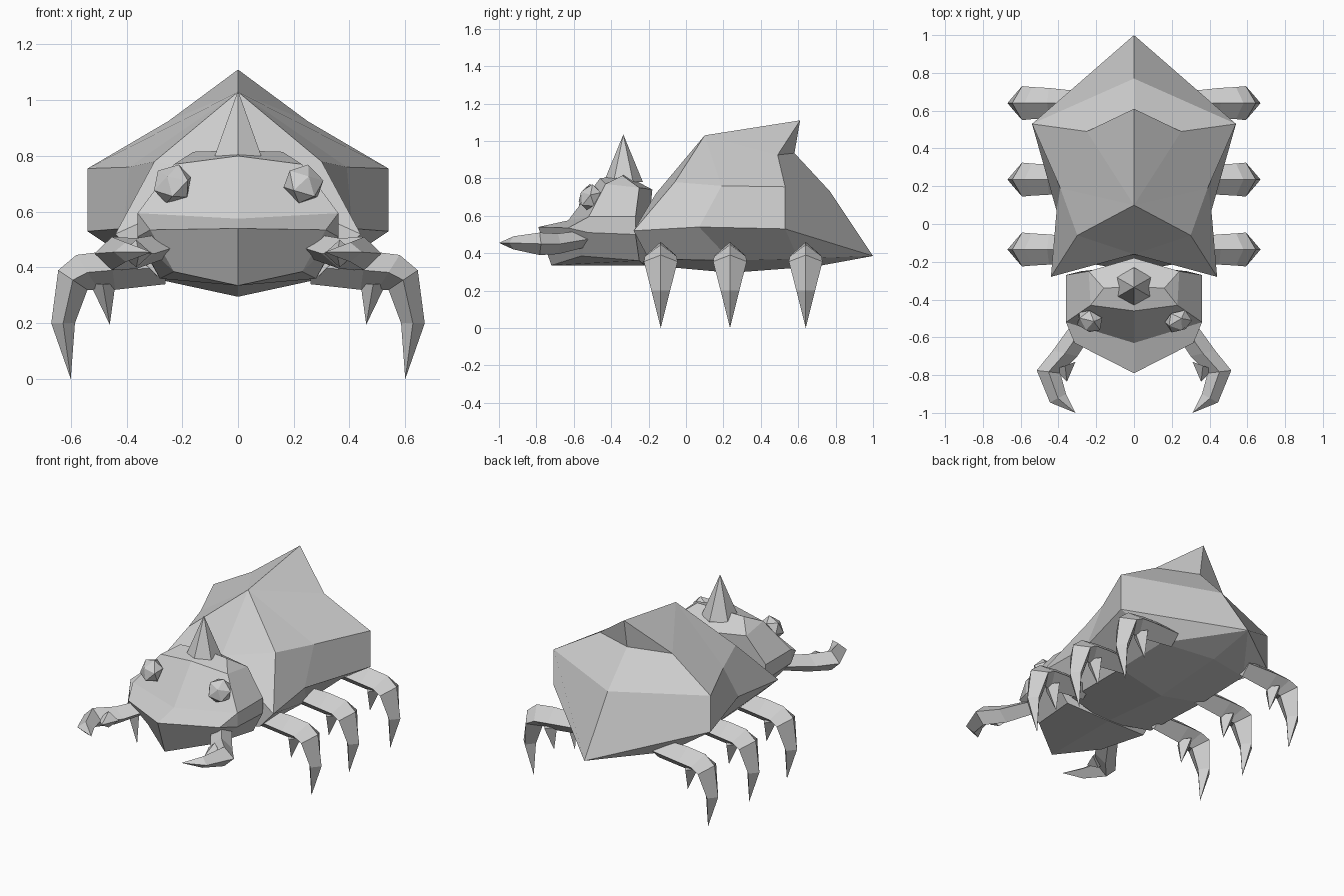
import bpy, bmesh, math
from mathutils import Vector, Matrix

cube = bpy.data.objects.get("Cube")
if cube:
    bpy.data.objects.remove(cube, do_unlink=True)

grey = bpy.data.materials.new("stone grey")
GREY = (0.62, 0.62, 0.62, 1)
grey.diffuse_color = GREY
grey.use_nodes = True
grey.node_tree.nodes["Principled BSDF"].inputs["Base Color"].default_value = GREY


def finish(name, bm):
    """Turn a bmesh into a flat-shaded grey object."""
    bmesh.ops.recalc_face_normals(bm, faces=bm.faces)
    mesh = bpy.data.meshes.new(name)
    bm.to_mesh(mesh)
    bm.free()
    mesh.materials.append(grey)
    obj = bpy.data.objects.new(name, mesh)
    bpy.context.collection.objects.link(obj)
    return obj


def symmetric(name, points, faces):
    """Left half from named points, mirrored across x = 0."""
    bm = bmesh.new()
    v = {k: bm.verts.new(p) for k, p in points.items()}
    for f in faces:
        bm.faces.new([v[k] for k in f.split()])
    bmesh.ops.mirror(bm, geom=bm.verts[:] + bm.edges[:] + bm.faces[:],
                     matrix=Matrix.Identity(4), merge_dist=0.001, axis='X')
    bmesh.ops.remove_doubles(bm, verts=bm.verts, dist=0.001)
    return finish(name, bm)


def limb(name, sections, tip, wide, side, shift=(0, 0, 0)):
    """Diamond tube: each section is (outer point, inner point, half width)."""
    bm = bmesh.new()
    wide, shift = Vector(wide), Vector(shift)

    def vert(p):
        p = p + shift
        return bm.verts.new((p.x * side, p.y, p.z))

    rings = []
    for a, b, hw in sections:
        a, b = Vector(a), Vector(b)
        mid = (a + b) / 2
        rings.append([vert(a), vert(mid + wide * hw), vert(b), vert(mid - wide * hw)])
    for r, s in zip(rings, rings[1:]):
        for i in range(4):
            j = (i + 1) % 4
            bm.faces.new((r[i], r[j], s[j], s[i]))
    end = vert(Vector(tip))
    for i in range(4):
        bm.faces.new((rings[-1][i], rings[-1][(i + 1) % 4], end))
    bm.faces.new(rings[0])
    return finish(name, bm)


# Faceted body shell with a peaked, notched back and a shallow keel
symmetric("body_shell", {
    "F0": (0, .10, 1.03), "F1": (.30, -.06, .78), "F2": (.44, -.28, .52),
    "C": (0, -.16, .72), "M1": (.39, .19, .76), "M2": (.41, .07, .54),
    "R0": (0, .61, 1.11), "R1": (.25, .49, .925), "R2": (.54, .53, .755),
    "R3": (.54, .53, .53), "N0": (0, .58, .935), "N1": (0, .77, .73),
    "T": (0, 1.0, .385), "K0": (0, -.25, .34), "K1": (0, .24, .295),
    "K2": (0, .70, .33), "B0": (.29, -.20, .37), "B1": (.30, .24, .36),
    "B2": (.30, .60, .37),
}, ["F0 F1 M1", "F0 M1 R2 R1", "F0 R1 R0", "F1 F2 M2 M1", "M1 M2 R3 R2",
    "R0 R1 N0", "R1 R2 N1 N0", "R2 R3 T N1", "F0 C F1", "F1 C F2",
    "C K0 B0 F2", "F2 B0 B1 M2", "M2 B1 B2 R3", "R3 B2 T",
    "K0 K1 B1 B0", "K1 K2 B2 B1", "K2 T B2"])

# Head: domed crown, brow rim, jutting snout and jaw
symmetric("head", {
    "H0": (0, -.33, .82), "H1": (.16, -.34, .815), "C0": (0, -.46, .80),
    "C1": (.23, -.43, .77), "D0": (0, -.18, .74), "D1": (.24, -.25, .75),
    "E0": (0, -.63, .575), "E1": (.36, -.52, .595), "E2": (.36, -.27, .595),
    "S0": (0, -.79, .54), "S1": (.315, -.63, .535), "S2": (.36, -.52, .51),
    "S3": (.36, -.27, .50), "L0": (0, -.72, .335), "L1": (.23, -.56, .385),
    "L2": (.28, -.25, .36), "L3": (0, -.22, .335),
}, ["H0 C0 C1 H1", "H0 H1 D1 D0", "H1 C1 D1", "C1 E1 E2 D1", "C0 E0 E1 C1",
    "E0 S0 S1 E1", "E1 S1 S2", "E1 S2 S3 E2", "S0 L0 L1 S1", "S1 L1 S2",
    "S2 L1 L2 S3", "L0 L3 L2 L1", "D0 D1 E2 S3 L2 L3"])

# Six-sided horn on the crown
bm = bmesh.new()
bmesh.ops.create_cone(bm, segments=6, radius1=.105, radius2=0, depth=.255, cap_ends=True,
                      matrix=Matrix.Translation((0, -.335, .907)))
bmesh.ops.remove_doubles(bm, verts=bm.verts, dist=.001)
finish("horn", bm)

# Leg profile in the x-z plane, and pincer profile in the x-y plane
LEG = [((.26, 0, .46), (.26, 0, .34), .06),
       ((.46, 0, .46), (.44, 0, .32), .08),
       ((.58, 0, .445), (.50, 0, .32), .085),
       ((.645, 0, .39), (.54, 0, .32), .09),
       ((.67, 0, .20), (.585, 0, .20), .05)]
LEG_SPUR = [((.53, 0, .34), (.44, 0, .34), .06)]
PINCER = [((.30, -.49, .48), (.22, -.58, .475), .045),
          ((.43, -.67, .45), (.30, -.70, .45), .055),
          ((.515, -.775, .45), (.39, -.79, .45), .06),
          ((.445, -.945, .455), (.36, -.90, .455), .035)]
PINCER_SPUR = [((.42, -.77, .45), (.31, -.73, .45), .05)]

for side, word in ((1, "left"), (-1, "right")):
    for y, pos in ((-.135, "front"), (.235, "middle"), (.64, "back")):
        limb(f"{word}_{pos}_leg", LEG, (.60, 0, 0), (0, 1, 0), side, (0, y, 0))
        limb(f"{word}_{pos}_leg_spur", LEG_SPUR, (.46, 0, .195), (0, 1, 0), side, (0, y, 0))
    limb(f"{word}_pincer", PINCER, (.31, -1.0, .455), (0, 0, 1), side)
    limb(f"{word}_pincer_spur", PINCER_SPUR, (.355, -.835, .45), (0, 0, 1), side)
    # Flattened gem-like eye set into the sloping face
    bm = bmesh.new()
    place = (Matrix.Translation((.235 * side, -.515, .70))
             @ Matrix.Rotation(math.radians(22 * side), 4, 'Z')
             @ Matrix.Rotation(math.radians(62), 4, 'X')
             @ Matrix.Diagonal((1, 1, .75, 1)))
    bmesh.ops.create_icosphere(bm, subdivisions=1, radius=.076, matrix=place)
    finish(f"{word}_eye", bm)
